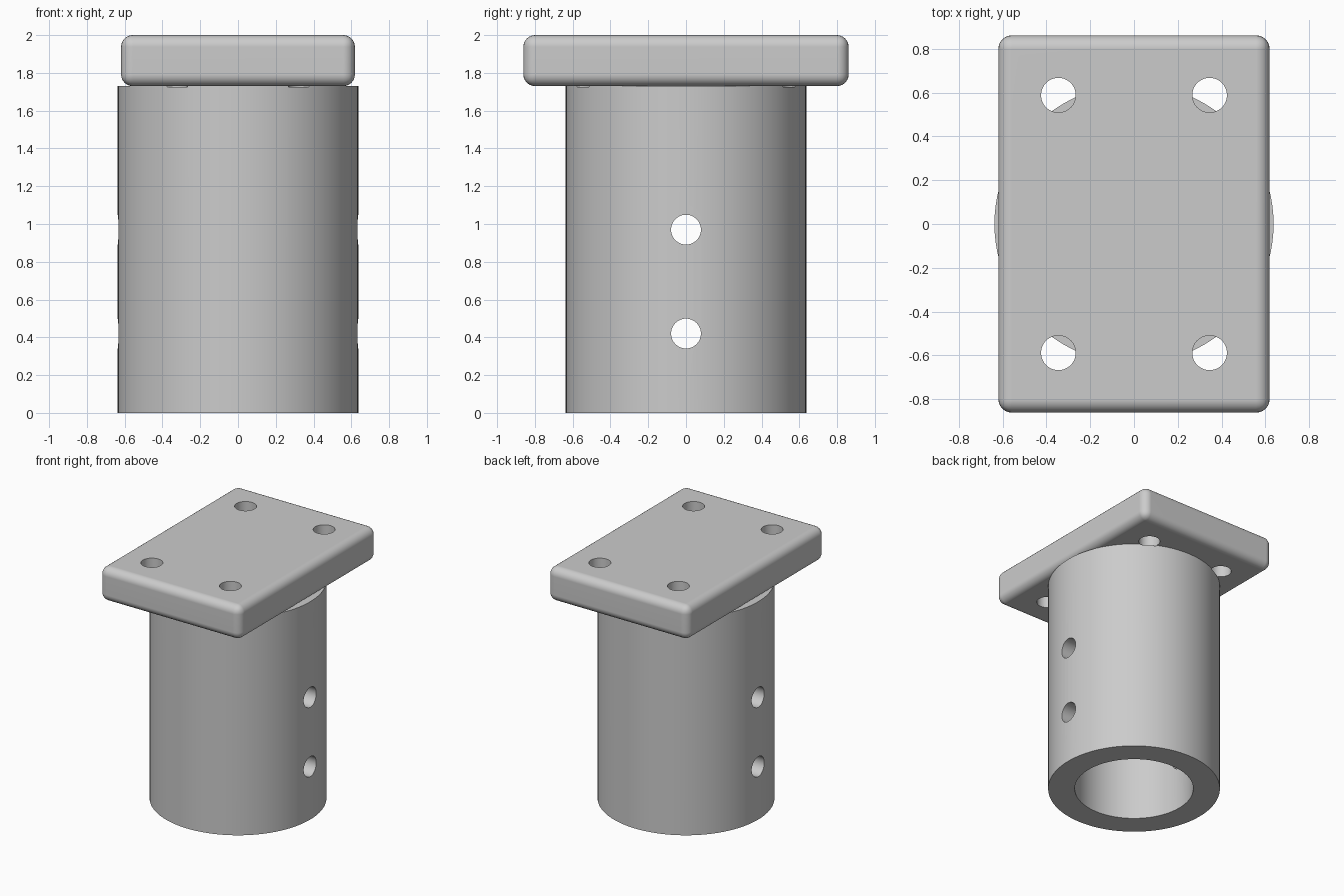
import bpy
import bmesh
from math import pi, radians
from mathutils import Matrix, Vector

default = bpy.data.objects.get("Cube")
if default:
    bpy.data.objects.remove(default, do_unlink=True)

# Single flat grey
GREY = (0.6, 0.6, 0.6, 1)
grey = bpy.data.materials.new("plain grey")
grey.use_nodes = True
grey.diffuse_color = GREY
grey.node_tree.nodes["Principled BSDF"].inputs["Base Color"].default_value = GREY

TUBE_R, BORE_R, HOLE_R = 0.637, 0.44, 0.079
PLATE_BOTTOM, TOP = 1.73, 2.0


def make_object(name, bm):
    mesh = bpy.data.meshes.new(name)
    bm.to_mesh(mesh)
    bm.free()
    mesh.materials.append(grey)
    obj = bpy.data.objects.new(name, mesh)
    bpy.context.collection.objects.link(obj)
    return obj


def cylinder(name, radius, start, end, segments):
    """Closed cylinder running between two points."""
    start, end = Vector(start), Vector(end)
    axis = end - start
    turn = axis.to_track_quat('Z', 'Y').to_matrix().to_4x4()
    bm = bmesh.new()
    bmesh.ops.create_cone(bm, cap_ends=True, segments=segments, radius1=radius,
                          radius2=radius, depth=axis.length,
                          matrix=Matrix.Translation((start + end) / 2) @ turn)
    return make_object(name, bm)


def select(obj):
    bpy.ops.object.select_all(action='DESELECT')
    obj.select_set(True)
    bpy.context.view_layer.objects.active = obj


def cut(obj, cutters):
    for cutter in cutters:
        cutter.hide_render = True
        mod = obj.modifiers.new("cut", 'BOOLEAN')
        mod.operation = 'DIFFERENCE'
        mod.solver = 'EXACT'
        mod.object = cutter
        select(obj)
        bpy.ops.object.modifier_apply(modifier=mod.name)


# Bolt hole drills, shallowly marking the tube rim below the plate
drills = [cylinder("bolt_drill", HOLE_R, (x, y, PLATE_BOTTOM - 0.006),
                   (x, y, TOP + 0.1), 48)
          for x in (-0.345, 0.345) for y in (-0.588, 0.588)]

# Tube with open bore and two cross holes running left to right
tube = cylinder("tube", TUBE_R, (0, 0, 0), (0, 0, PLATE_BOTTOM), 96)
bore = cylinder("bore_cutter", BORE_R, (0, 0, -0.1), (0, 0, TOP), 96)
pins = [cylinder("pin_drill", HOLE_R, (-1, 0, z), (1, 0, z), 48)
        for z in (0.42, 0.97)]
cut(tube, [bore] + pins + drills)

# Rounded mounting plate
bm = bmesh.new()
bmesh.ops.create_cube(bm, size=1)
bmesh.ops.scale(bm, vec=(1.238, 1.722, TOP - PLATE_BOTTOM), verts=bm.verts)
bmesh.ops.translate(bm, vec=(0, 0, (TOP + PLATE_BOTTOM) / 2), verts=bm.verts)
bmesh.ops.bevel(bm, geom=bm.edges[:], offset=0.062, segments=6,
                profile=0.5, affect='EDGES')
plate = make_object("mounting_plate", bm)
cut(plate, drills)

# Smooth shading with crisp hole rims
for obj in (tube, plate):
    select(obj)
    bpy.ops.object.shade_smooth_by_angle(angle=radians(30))
weighted = plate.modifiers.new("flat faces", 'WEIGHTED_NORMAL')
weighted.keep_sharp = True

for helper in [bore] + pins + drills:
    bpy.data.objects.remove(helper, do_unlink=True)
